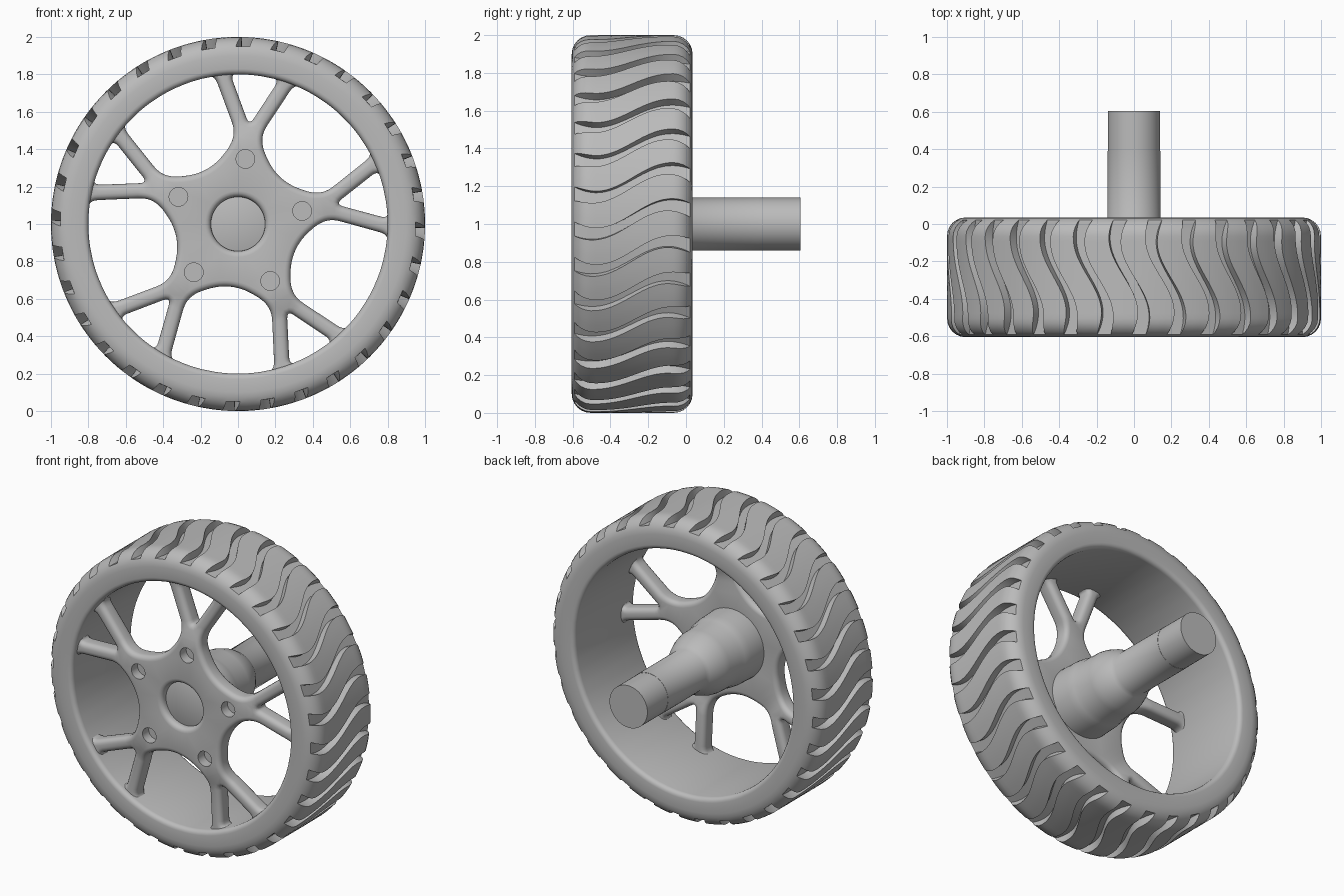
import bpy, bmesh
from math import sin, cos, pi, radians, hypot
from mathutils import Vector

cube = bpy.data.objects.get("Cube")
if cube:
    bpy.data.objects.remove(cube, do_unlink=True)

grey = bpy.data.materials.new("satin grey")
grey.use_nodes = True
GREY = (0.5, 0.5, 0.5, 1)
grey.diffuse_color = GREY
grey.node_tree.nodes["Principled BSDF"].inputs["Base Color"].default_value = GREY

FRONT, BACK, SPOKES, AXIS_Z = -0.605, 0.035, 5, 1.0
FIRST_SPOKE = radians(11.5)
STEP = 2 * pi / SPOKES


def finish(name, bm, angle=35):
    """Turn a bmesh into a smooth-shaded grey part."""
    bmesh.ops.remove_doubles(bm, verts=bm.verts, dist=0.0002)
    bmesh.ops.recalc_face_normals(bm, faces=bm.faces)
    mesh = bpy.data.meshes.new(name)
    bm.to_mesh(mesh)
    bm.free()
    mesh.materials.append(grey)
    mesh.shade_smooth()
    mesh.set_sharp_from_angle(angle=radians(angle))
    bpy.context.collection.objects.link(bpy.data.objects.new(name, mesh))


def around(r, a, y):
    """Point at radius r, clockwise angle a from the top, depth y."""
    return Vector((r * sin(a), y, AXIS_Z + r * cos(a)))


def bridge(bm, rings, close_rings, close_section):
    """Quads between successive rings of vertices."""
    n = len(rings[0])
    for i in range(len(rings) if close_rings else len(rings) - 1):
        ring, nxt = rings[i], rings[(i + 1) % len(rings)]
        for j in range(n if close_section else n - 1):
            k = (j + 1) % n
            bm.faces.new((ring[j], ring[k], nxt[k], nxt[j]))


# Tyre and rim: one closed section, swept with wavy tread grooves
GROOVES, SHOULDER, LIP, BORE, FLOOR = 32, 0.1, 0.03, 0.8, 0.95


def arc(r, y, radius, start, count=6):
    return [(r + radius * sin(start + i * pi / 2 / count),
             y - radius * cos(start + i * pi / 2 / count)) for i in range(count + 1)]


y0, y1 = FRONT + SHOULDER, BACK - SHOULDER
section = arc(1 - SHOULDER, y0, SHOULDER, 0)
section += [(1, y0 + (y1 - y0) * i / 16) for i in range(1, 16)]
section += arc(1 - SHOULDER, y1, SHOULDER, pi / 2)
section += arc(BORE + LIP, BACK - LIP, LIP, pi, 4)
section += arc(BORE + LIP, FRONT + LIP, LIP, 1.5 * pi, 4)

bm = bmesh.new()
rings = []
pitch = 2 * pi / GROOVES
for g in range(GROOVES):
    for side, sunk, block in ((-1, 0, 0), (-1, 1, 0), (1, 1, 0), (1, 0, 0),
                              (1, 0, 0.33), (1, 0, 0.67)):
        ring = []
        for r, y in section:
            t = (y - FRONT) / (BACK - FRONT)
            wave = 0.078 * sin(2 * pi * (0.8 * t + 0.1)) - 0.025
            wave *= min(1, max(0, (r - 0.82) / 0.08))
            half = 0.026 + 0.014 * (2 * t - 1) ** 2
            a = g * pitch + wave + side * half + block * (pitch - 2 * half)
            ring.append(bm.verts.new(around(min(r, FLOOR) if sunk else r, a, y)))
        rings.append(ring)
bridge(bm, rings, True, True)
finish("tyre_and_rim", bm)


# Axle and hub barrel: a lathed profile
profile = [(0, -0.55), (0.16, -0.55), (0.2, -0.53), (0.235, -0.5), (0.23, -0.36),
           (0.222, -0.31), (0.212, -0.28), (0.208, -0.17), (0.2, -0.13),
           (0.178, -0.07), (0.155, -0.03), (0.141, -0.01), (0.141, 0.39),
           (0.1395, 0.39), (0.1395, 0.605), (0, 0.605)]
bm = bmesh.new()
bridge(bm, [[bm.verts.new(around(r, 2 * pi * i / 48, y)) for r, y in profile]
            for i in range(48)], True, False)
finish("axle_and_hub", bm)


# Spoke plate: outlines with rounded edges, capped front and back
def polar(r, a):
    return Vector((r * cos(a), r * sin(a)))


def rounded(corners, size):
    """Round the corners of a closed outline."""
    out = []
    for i, p in enumerate(corners):
        a, b = corners[i - 1] - p, corners[(i + 1) % len(corners)] - p
        p0 = p + a * min(size / a.length, 0.45)
        p2 = p + b * min(size / b.length, 0.45)
        for k in range(6):
            t = k / 5
            out.append(p0 * (1 - t) ** 2 + p * 2 * t * (1 - t) + p2 * t * t)
    return out


def circle(r, n, centre=Vector((0, 0))):
    return [centre + polar(r, 2 * pi * i / n) for i in range(n)]


def grown(pts, d):
    """Push an anticlockwise outline outwards by d."""
    out = []
    for i, p in enumerate(pts):
        along = (pts[(i + 1) % len(pts)] - pts[i - 1]).normalized()
        out.append(p + Vector((along.y, -along.x)) * d)
    return out


def window(mid, half, steps, inner, size):
    """Opening bounded by the rim and a mirrored list of inner corners."""
    pts = [polar(0.805, mid + radians(half) * (2 * i / steps - 1)) for i in range(steps + 1)]
    pts += [polar(r, mid + radians(a)) for r, a in inner]
    pts += [polar(r, mid - radians(a)) for r, a in reversed(inner) if a]
    return rounded(pts, size)


HALF, EDGE = 0.055, 0.032
bm = bmesh.new()
front_edges, back_edges = [], []


def loop(pts, depth):
    """Ring of vertices, the front at negative depth."""
    return [bm.verts.new((p.x, depth, p.y)) for p in pts]


def rim_edges(ring):
    return [bm.edges.get((v, ring[i - 1])) for i, v in enumerate(ring)]


def wall(pts, edge):
    """Wall of one outline, rounded over at both ends by edge."""
    turns = [i * pi / 8 for i in range(5)]
    path = [(edge * (1 - sin(q)), -HALF + edge * (1 - cos(q))) for q in turns]
    path += [(d, -y) for d, y in reversed(path)]
    layers = [loop(grown(pts, d), y) for d, y in path]
    bridge(bm, layers, False, True)
    front_edges.extend(rim_edges(layers[0]))
    back_edges.extend(rim_edges(layers[-1]))


outer = [loop(circle(0.86, 96), y) for y in (-HALF, HALF)]
bridge(bm, outer, False, True)
front_edges += rim_edges(outer[0])
back_edges += rim_edges(outer[1])
wall(circle(0.145, 48), EDGE)
for s in range(SPOKES):
    spoke = FIRST_SPOKE + s * STEP
    wall(window(spoke, 9.5, 3, [(0.53, 0)], 0.045), EDGE)
    wall(window(spoke + STEP / 2, 20.5, 8,
                [(0.505, 27.5), (0.43, 25), (0.355, 13), (0.335, 0)], 0.05), EDGE)
    # Blind bolt hole in the front only
    hole = circle(0.05, 24, polar(0.35, spoke))
    bolt = [loop(hole, y) for y in (-HALF, 0.01)]
    bridge(bm, bolt, False, True)
    bm.faces.new(bolt[1])
    front_edges += rim_edges(bolt[0])

for edges in (front_edges, back_edges):
    bmesh.ops.triangle_fill(bm, edges=edges, use_beauty=True, use_dissolve=False)
for v in bm.verts:
    # Place the plate, with the spokes set slightly behind the hub face
    t = min(1, max(0, (hypot(v.co.x, v.co.z) - 0.42) / 0.16))
    v.co += Vector((0, -0.54 + 0.025 * t * t * (3 - 2 * t), AXIS_Z))
finish("spokes", bm, 40)
